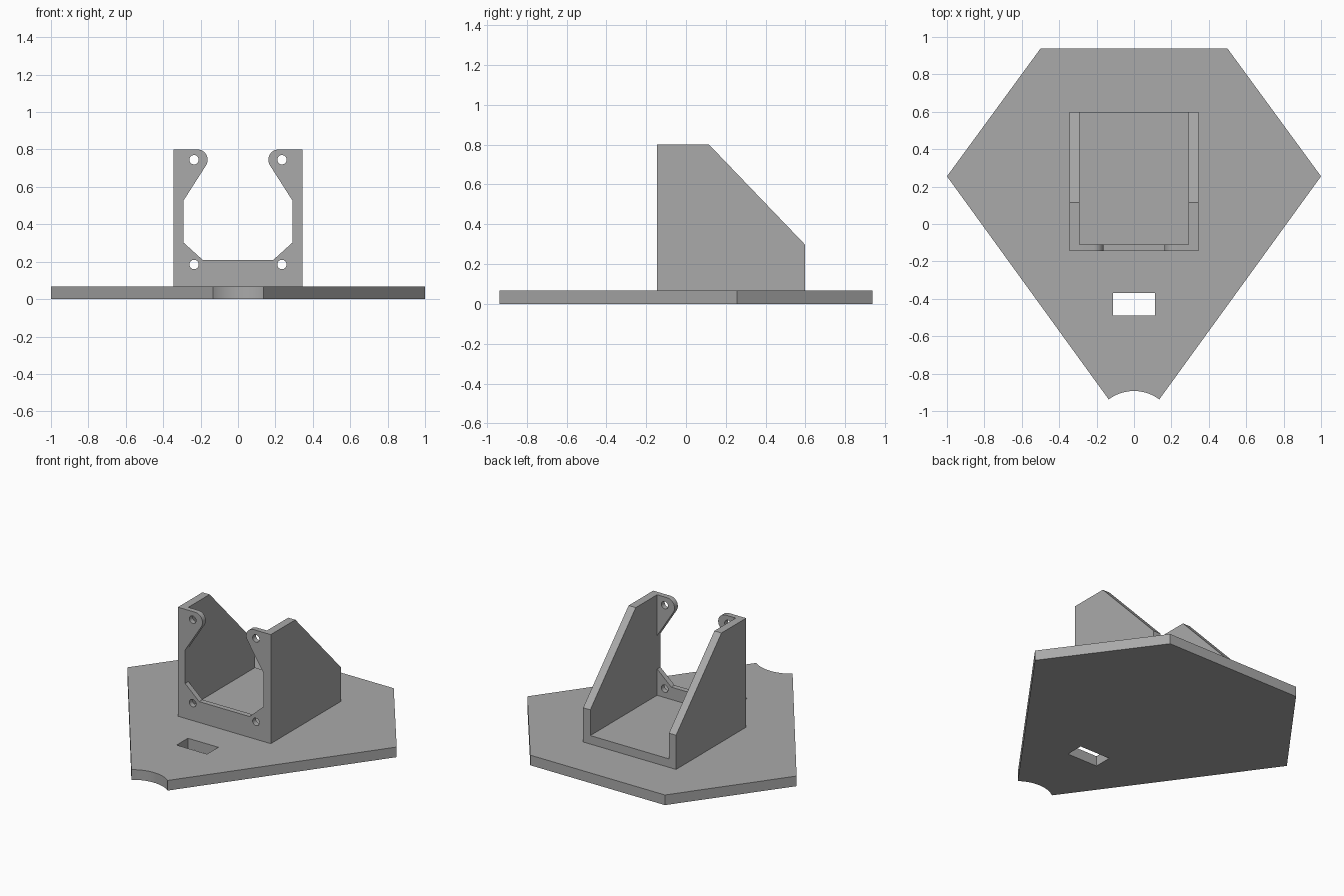
import bpy
import bmesh
from math import sin, cos, pi, radians, asin
from mathutils import Vector

cube = bpy.data.objects.get("Cube")
if cube:
    bpy.data.objects.remove(cube)

grey = bpy.data.materials.new("plain grey")
grey.use_nodes = True
colour = (0.40, 0.40, 0.40, 1)
grey.diffuse_color = colour
grey.node_tree.nodes["Principled BSDF"].inputs["Base Color"].default_value = colour


def arc(cx, cy, r, start, end, steps):
    """Points along an arc, angles in radians."""
    angles = [start + (end - start) * i / steps for i in range(steps + 1)]
    return [(cx + r * cos(a), cy + r * sin(a)) for a in angles]


def mirrored(right):
    """Complete a half outline with its reflection in x."""
    return right + [(-x, y) for x, y in reversed(right)]


def prism(name, outline, axis, low, high):
    """Extrude a flat outline along x, y or z."""
    place = {"x": lambda p: (low, p[0], p[1]),
             "y": lambda p: (p[0], low, p[1]),
             "z": lambda p: (p[0], p[1], low)}[axis]
    bm = bmesh.new()
    face = bm.faces.new([bm.verts.new(place(p)) for p in outline])
    grown = bmesh.ops.extrude_face_region(bm, geom=[face])["geom"]
    shift = Vector([(high - low) * (axis == a) for a in "xyz"])
    bmesh.ops.translate(bm, vec=shift,
                        verts=[v for v in grown if isinstance(v, bmesh.types.BMVert)])
    bmesh.ops.recalc_face_normals(bm, faces=bm.faces)
    mesh = bpy.data.meshes.new(name)
    bm.to_mesh(mesh)
    bm.free()
    mesh.materials.append(grey)
    obj = bpy.data.objects.new(name, mesh)
    bpy.context.collection.objects.link(obj)
    return obj


def cut(target, cutter):
    """Subtract the cutter and discard it."""
    cutter.hide_render = True
    mod = target.modifiers.new("cut", "BOOLEAN")
    mod.operation = "DIFFERENCE"
    mod.solver = "EXACT"
    mod.object = cutter
    bpy.context.view_layer.objects.active = target
    bpy.ops.object.modifier_apply(modifier=mod.name)
    bpy.data.objects.remove(cutter)


def rectangle(x, low, high):
    return mirrored([(x, low), (x, high)])


# Base plate with a scooped nose
thick = 0.068
half = asin(0.135 / 0.225)
scoop = arc(0, -1.118, 0.225, pi / 2, pi / 2 - half, 12)
nose = scoop[1:] + [(1, 0.255), (0.5, 0.938)]
base = prism("base_plate", mirrored(nose) + [scoop[0]], "z", 0, thick)
cut(base, prism("slot_cutter", rectangle(0.113, -0.49, -0.37), "z", -0.1, 0.2))

# Bracket: sloped side profile, hollowed into two walls, a floor and a front
side = [(-0.145, thick), (0.598, thick), (0.598, 0.298), (0.116, 0.8), (-0.145, 0.8)]
bracket = prism("motor_bracket", side, "x", -0.345, 0.345)
cut(bracket, prism("cavity_cutter", rectangle(0.292, 0.125, 1), "y", -0.11, 1))

# Front opening, leaving a rounded ear at each top corner
ear = arc(0.217, 0.745, 0.055, radians(212), radians(90), 14)
opening = [(0.187, 0.208), (0.291, 0.302), (0.291, 0.527)] + ear + [(0.217, 0.9)]
cut(bracket, prism("opening_cutter", mirrored(opening), "y", -0.3, -0.1))

# Four screw holes
for x in (-0.235, 0.235):
    for z in (0.185, 0.745):
        ring = arc(x, z, 0.025, 0, 2 * pi, 24)[:-1]
        cut(bracket, prism("hole_cutter", ring, "y", -0.3, -0.05))

# Smooth the arcs and keep the corners crisp
for obj in (base, bracket):
    bpy.ops.object.select_all(action="DESELECT")
    obj.select_set(True)
    bpy.context.view_layer.objects.active = obj
    bpy.ops.object.shade_smooth_by_angle(angle=radians(28))
